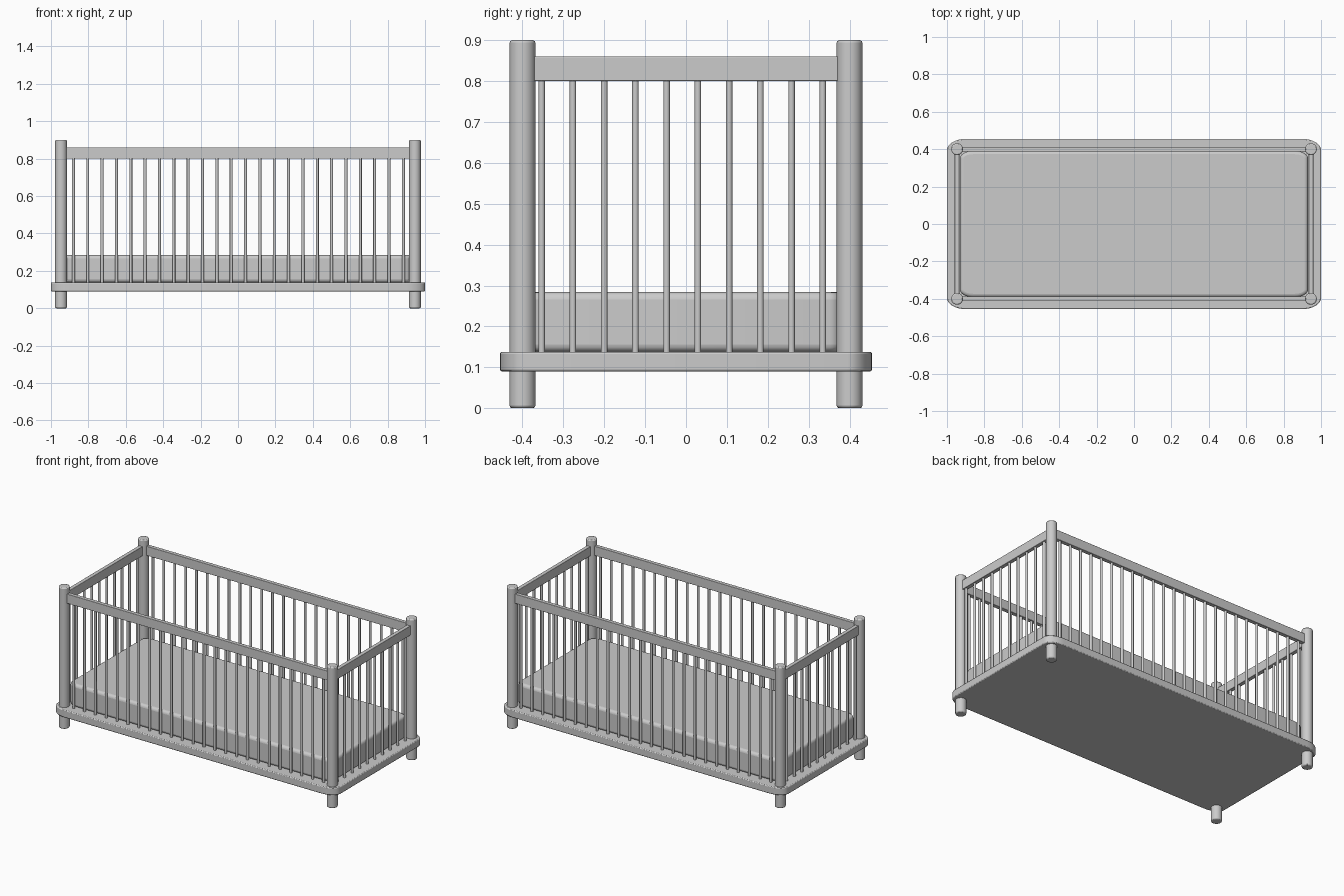
import bpy, bmesh, math

if "Cube" in bpy.data.objects:
    bpy.data.objects.remove(bpy.data.objects["Cube"])

def finish(bm, name, bevel=0.0, segments=2):
    bmesh.ops.recalc_face_normals(bm, faces=bm.faces)
    me = bpy.data.meshes.new(name)
    bm.to_mesh(me)
    bm.free()
    ob = bpy.data.objects.new(name, me)
    bpy.context.collection.objects.link(ob)
    if bevel:
        m = ob.modifiers.new("edge_rounding", 'BEVEL')
        m.width, m.segments = bevel, segments
        m.limit_method, m.angle_limit = 'ANGLE', math.radians(40)
    bpy.ops.object.select_all(action='DESELECT')
    ob.select_set(True)
    bpy.context.view_layer.objects.active = ob
    bpy.ops.object.shade_smooth_by_angle(angle=math.radians(40))
    return ob

def rounded_slab(name, hx, hy, z0, z1, rx, ry, bevel, segments):
    """Rectangle with elliptical corners, extruded from z0 to z1."""
    bm = bmesh.new()
    n = 8
    verts = []
    for q, (sx, sy) in enumerate([(1, 1), (-1, 1), (-1, -1), (1, -1)]):
        for i in range(n + 1):
            a = (q + i / n) * math.pi / 2
            verts.append(bm.verts.new((sx * (hx - rx) + rx * math.cos(a),
                                       sy * (hy - ry) + ry * math.sin(a), z0)))
    face = bm.faces.new(verts)
    ext = bmesh.ops.extrude_face_region(bm, geom=[face])["geom"]
    top = [g for g in ext if isinstance(g, bmesh.types.BMVert)]
    bmesh.ops.translate(bm, verts=top, vec=(0, 0, z1 - z0))
    return finish(bm, name, bevel, segments)

def rod(name, x, y, z0, z1, r, sides, bevel=0.0):
    bm = bmesh.new()
    bmesh.ops.create_cone(bm, cap_ends=True, segments=sides, radius1=r, radius2=r, depth=z1 - z0)
    bmesh.ops.translate(bm, verts=bm.verts, vec=(x, y, (z0 + z1) / 2))
    return finish(bm, name, bevel)

def box(name, centre, size, bevel):
    bm = bmesh.new()
    bmesh.ops.create_cube(bm, size=1)
    bmesh.ops.scale(bm, verts=bm.verts, vec=size)
    bmesh.ops.translate(bm, verts=bm.verts, vec=centre)
    return finish(bm, name, bevel)

PX, PY = 0.946, 0.40      # corner post centres

# Base board and mattress
rounded_slab("base_board", 1.0, 0.455, 0.09, 0.138, 0.10, 0.06, 0.005, 2)
rounded_slab("mattress", 0.93, 0.391, 0.138, 0.284, 0.07, 0.04, 0.018, 4)

for s, side in ((-1, "a"), (1, "b")):
    # Corner posts, running through the base as feet
    for t, end in ((-1, "front"), (1, "back")):
        rod(f"corner_post_{end}_{side}", s * PX, t * PY, 0, 0.9, 0.0315, 32, 0.006)
    # Top rails
    box(f"long_rail_{side}", (0, s * PY, 0.83), (2 * PX - 0.03, 0.025, 0.06), 0.002)
    box(f"end_rail_{side}", (s * PX, 0, 0.83), (0.025, 2 * PY - 0.03, 0.06), 0.002)
    # Spindles along the long sides and the ends
    for i in range(24):
        rod(f"long_spindle_{side}_{i}", -0.88 + i * 0.0767, s * PY, 0.13, 0.81, 0.008, 16)
    for i in range(10):
        rod(f"end_spindle_{side}_{i}", s * PX, -0.353 + i * 0.0764, 0.13, 0.81, 0.008, 16)
